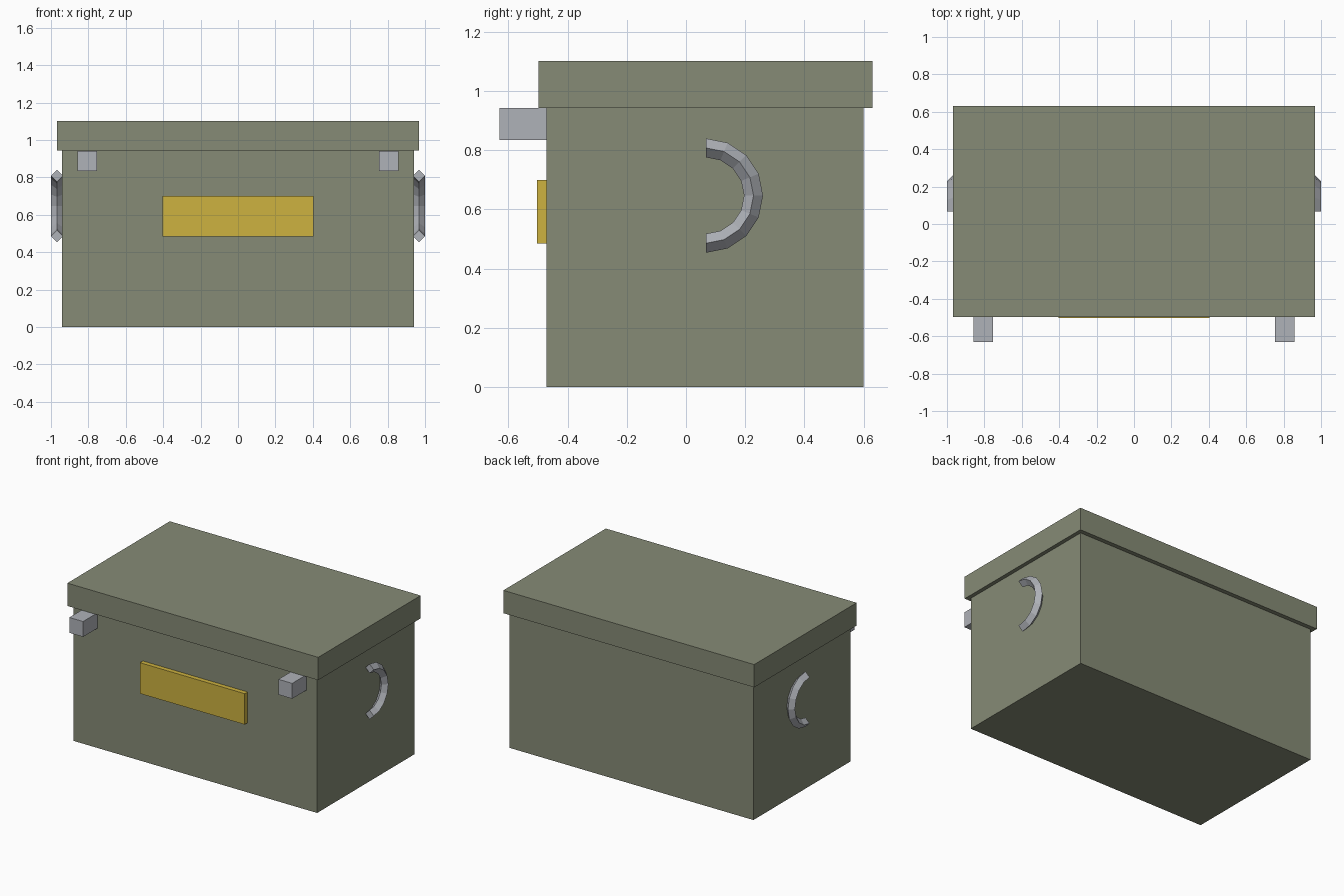
import bpy, bmesh, math
from mathutils import Vector

if "Cube" in bpy.data.objects:
    bpy.data.objects.remove(bpy.data.objects["Cube"])


def material(name, rgb):
    """Flat material from 0-255 sRGB, stored as linear."""
    m = bpy.data.materials.new(name)
    lin = [((c / 255 + 0.055) / 1.055) ** 2.4 for c in rgb]
    m.diffuse_color = (*lin, 1)
    m.use_nodes = True
    m.node_tree.nodes["Principled BSDF"].inputs["Base Color"].default_value = m.diffuse_color
    return m


OLIVE = material("olive green", (134, 139, 118))
STEEL = material("light steel", (175, 178, 184))
GOLD = material("gold", (205, 178, 64))


def finish(name, bm, mat):
    bmesh.ops.recalc_face_normals(bm, faces=bm.faces)
    mesh = bpy.data.meshes.new(name)
    bm.to_mesh(mesh)
    bm.free()
    mesh.materials.append(mat)
    ob = bpy.data.objects.new(name, mesh)
    bpy.context.collection.objects.link(ob)
    return ob


def box(name, lo, hi, mat):
    """Box between two opposite corners."""
    lo, hi = Vector(lo), Vector(hi)
    bm = bmesh.new()
    bmesh.ops.create_cube(bm, size=1)
    for v in bm.verts:
        v.co = (lo + hi) / 2 + v.co * (hi - lo)
    return finish(name, bm, mat)


def handle(name, x, mat, y=0.067, z=0.647, major=0.161, minor=0.032, steps=8):
    """Half ring with a diamond cross-section, bulging to the back."""
    bm = bmesh.new()
    rings = []
    for i in range(steps + 1):
        a = math.pi * (i / steps - 0.5)
        ring = []
        for k in range(4):
            t = k * math.pi / 2
            r = major + minor * math.cos(t)
            ring.append(bm.verts.new((x + minor * math.sin(t),
                                      y + r * math.cos(a),
                                      z + r * math.sin(a))))
        rings.append(ring)
    for r0, r1 in zip(rings, rings[1:]):
        for k in range(4):
            n = (k + 1) % 4
            bm.faces.new((r0[k], r0[n], r1[n], r1[k]))
    bm.faces.new(rings[0])
    bm.faces.new(rings[-1])
    return finish(name, bm, mat)


# Chest body and overhanging lid
box("body", (-0.94, -0.471, 0), (0.94, 0.6, 0.943), OLIVE)
box("lid", (-0.967, -0.498, 0.943), (0.967, 0.63, 1.102), OLIVE)

# Front label plate
box("label_plate", (-0.404, -0.503, 0.485), (0.404, -0.471, 0.7), GOLD)

# Latches and side handles
for side, s in (("left", -1), ("right", 1)):
    box(side + "_latch", (s * 0.806 - 0.053, -0.63, 0.835),
        (s * 0.806 + 0.053, -0.471, 0.942), STEEL)
    handle(side + "_handle", s * 0.968, STEEL)
